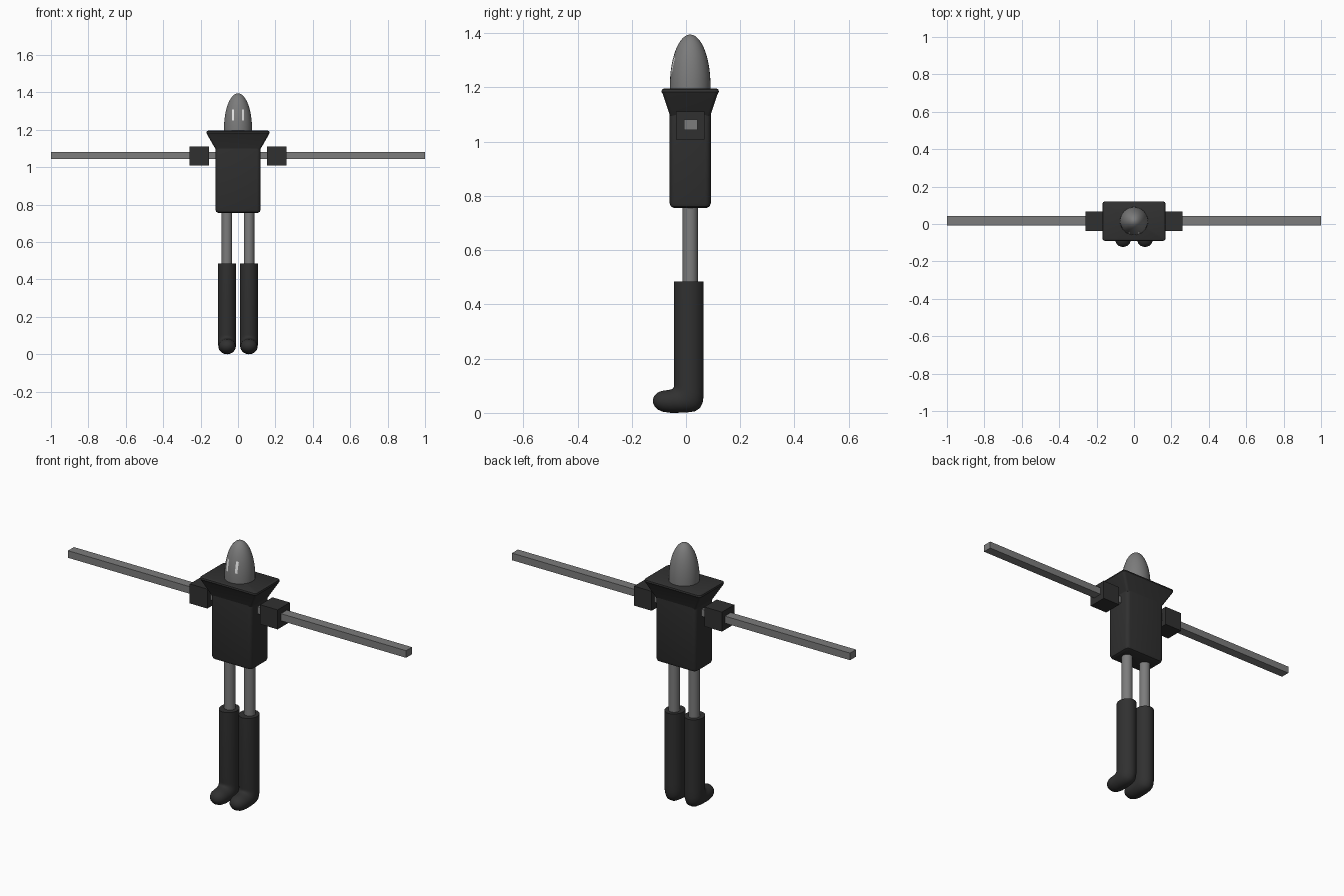
import bpy, bmesh, math
from mathutils import Vector

if "Cube" in bpy.data.objects:
    bpy.data.objects.remove(bpy.data.objects["Cube"])

YC = 0.0155  # depth of the body axis


def material(name, r, g, b):
    m = bpy.data.materials.new(name)
    m.diffuse_color = (r, g, b, 1)
    m.use_nodes = True
    m.node_tree.nodes["Principled BSDF"].inputs["Base Color"].default_value = m.diffuse_color
    return m


GREY = material("mid grey", 0.2, 0.2, 0.2)
DARK = material("charcoal", 0.03, 0.03, 0.03)
WHITE = material("white", 0.85, 0.85, 0.85)


def finish(name, bm, mat, smooth=True):
    bmesh.ops.recalc_face_normals(bm, faces=bm.faces[:])
    me = bpy.data.meshes.new(name)
    bm.to_mesh(me)
    bm.free()
    me.materials.append(mat)
    ob = bpy.data.objects.new(name, me)
    bpy.context.collection.objects.link(ob)
    if smooth:
        bpy.ops.object.select_all(action='DESELECT')
        ob.select_set(True)
        bpy.context.view_layer.objects.active = ob
        bpy.ops.object.shade_smooth_by_angle(angle=math.radians(35))
    return ob


def loft(name, rings, mat):
    """Skin a row of closed rings and cap both ends."""
    bm = bmesh.new()
    rows = [[bm.verts.new(p) for p in ring] for ring in rings]
    n = len(rows[0])
    for a, b in zip(rows, rows[1:]):
        for i in range(n):
            j = (i + 1) % n
            bm.faces.new((a[i], a[j], b[j], b[i]))
    bm.faces.new(rows[0][::-1])
    bm.faces.new(rows[-1])
    return finish(name, bm, mat)


def rounded_rect(z, hx, hy, r, steps=4):
    pts = []
    for k, (sx, sy) in enumerate(((1, 1), (-1, 1), (-1, -1), (1, -1))):
        for i in range(steps + 1):
            a = math.pi / 2 * (k + i / steps)
            pts.append((sx * (hx - r) + r * math.cos(a),
                        YC + sy * (hy - r) + r * math.sin(a), z))
    return pts


def ellipse(centre, rx, rv, tilt=0.0, n=28):
    """Ring across x; tilt 0 is horizontal, 90 degrees faces forward."""
    v = Vector((0, math.cos(tilt), -math.sin(tilt)))
    c = Vector(centre)
    return [c + Vector((rx * math.cos(2 * math.pi * i / n), 0, 0))
            + v * (rv * math.sin(2 * math.pi * i / n)) for i in range(n)]


def box(name, x0, x1, y0, y1, z0, z1, mat):
    bm = bmesh.new()
    bmesh.ops.create_cube(bm, size=1)
    for v in bm.verts:
        v.co = ((x0 + x1) / 2 + v.co.x * (x1 - x0),
                (y0 + y1) / 2 + v.co.y * (y1 - y0),
                (z0 + z1) / 2 + v.co.z * (z1 - z0))
    return finish(name, bm, mat, smooth=False)


# Torso with rounded edges, then the flared collar
loft("torso", [rounded_rect(*s) for s in (
    (0.756, 0.106, 0.061, 0.012), (0.761, 0.116, 0.071, 0.018),
    (0.773, 0.121, 0.076, 0.02), (1.11, 0.121, 0.076, 0.02))], DARK)
loft("collar", [rounded_rect(*s) for s in (
    (1.095, 0.119, 0.074, 0.012), (1.173, 0.164, 0.1, 0.014),
    (1.184, 0.169, 0.106, 0.016), (1.192, 0.167, 0.104, 0.014),
    (1.196, 0.16, 0.097, 0.01))], DARK)

# Egg-shaped head
HEAD_Z, HEAD_R, HEAD_H = 1.205, 0.075, 0.19
rings = [ellipse((0, YC, 1.18), HEAD_R, HEAD_R, n=32)]
for i in range(16):
    a = math.radians(min(i * 6, 89))
    r = HEAD_R * math.cos(a)
    rings.append(ellipse((0, YC, HEAD_Z + HEAD_H * math.sin(a)), r, r, n=32))
loft("head", rings, GREY)

# Eyes: thin strips that follow the front of the head
for side, label in ((-1, "left"), (1, "right")):
    bm = bmesh.new()
    rows = []
    for i in range(7):
        z = 1.25 + 0.01 * i
        r = HEAD_R * math.sqrt(1 - ((z - HEAD_Z) / HEAD_H) ** 2) + 0.002
        rows.append([bm.verts.new((side * x, YC - math.sqrt(r * r - x * x), z))
                     for x in (0.021, 0.027, 0.033)])
    for a, b in zip(rows, rows[1:]):
        for j in range(2):
            quad = (a[j], a[j + 1], b[j + 1], b[j])
            bm.faces.new(quad if side > 0 else quad[::-1])
    bmesh.ops.solidify(bm, geom=bm.faces[:], thickness=0.003)
    finish(label + "_eye", bm, WHITE)

for side, label in ((-1, "left"), (1, "right")):
    # Square arm running through the shoulder block
    xs = sorted((side * 0.11, side * 1.0))
    box(label + "_arm", *xs, -0.008, 0.042, 1.043, 1.081, GREY)
    xs = sorted((side * 0.156, side * 0.26))
    box(label + "_shoulder", *xs, YC - 0.052, YC + 0.052, 1.008, 1.112, DARK)

    # Thin leg
    x = side * 0.059
    loft(label + "_leg", [ellipse((x, YC, z), 0.028, 0.028)
                          for z in (0.46, 0.77)], GREY)

    # Boot: shaft bends at the heel and ends in a rounded toe
    cx, cy = side * 0.0585, 0.01
    d = math.radians
    boot = [ellipse((cx, cy, 0.484), 0.048, 0.055),
            ellipse((cx, cy, 0.105), 0.048, 0.055)]
    # section lines from the instep (y, z) to the outside of the heel (y, z)
    for (ya, za), (yb, zb), rx in (
            ((-0.044, 0.098), (0.065, 0.065), 0.048),
            ((-0.046, 0.093), (0.062, 0.04), 0.048),
            ((-0.049, 0.089), (0.052, 0.018), 0.048),
            ((-0.054, 0.087), (0.034, 0.006), 0.047),
            ((-0.062, 0.085), (0.0, 0.001), 0.047),
            ((-0.075, 0.083), (-0.055, 0.0), 0.046),
            ((-0.09, 0.081), (-0.085, 0.004), 0.043),
            ((-0.106, 0.074), (-0.104, 0.012), 0.035),
            ((-0.117, 0.063), (-0.116, 0.024), 0.023),
            ((-0.122, 0.05), (-0.122, 0.037), 0.008)):
        tilt = math.atan2(za - zb, yb - ya)
        boot.append(ellipse((cx, (ya + yb) / 2, (za + zb) / 2), rx,
                            math.hypot(yb - ya, zb - za) / 2, tilt))
    loft(label + "_boot", boot, DARK)
